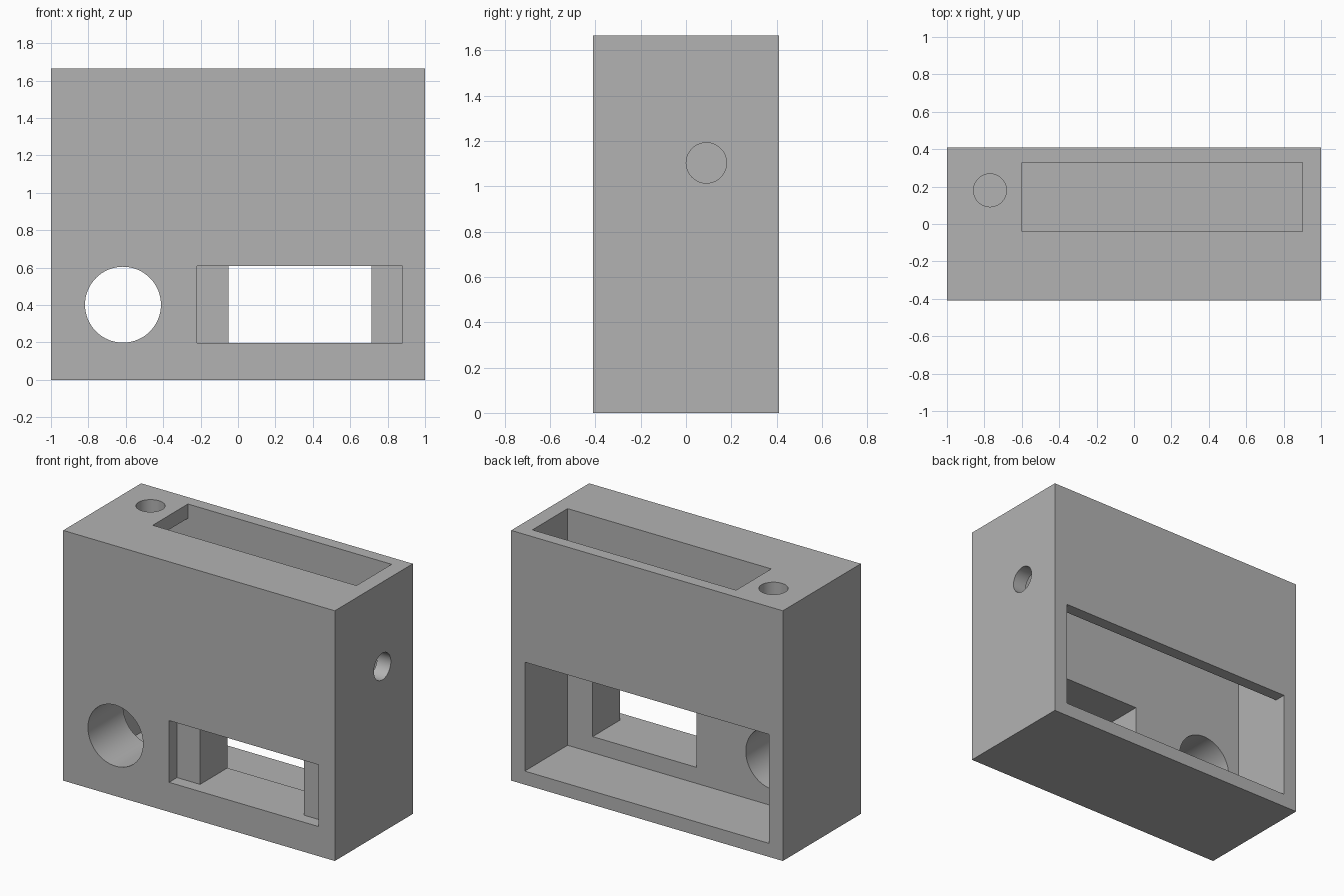
import bpy
import math

if "Cube" in bpy.data.objects:
    bpy.data.objects.remove(bpy.data.objects["Cube"], do_unlink=True)

grey = bpy.data.materials.new("plain grey")
grey.use_nodes = True
colour = (0.45, 0.45, 0.45, 1)
grey.diffuse_color = colour
grey.node_tree.nodes["Principled BSDF"].inputs["Base Color"].default_value = colour


def finish(name):
    ob = bpy.context.object
    ob.name = name
    ob.data.materials.append(grey)
    bpy.ops.object.transform_apply(location=False, rotation=True, scale=True)
    return ob


def block(name, x, y, z):
    """Box spanning the given (low, high) range on each axis."""
    spans = (x, y, z)
    bpy.ops.mesh.primitive_cube_add(size=1, location=[(a + b) / 2 for a, b in spans])
    bpy.context.object.scale = [b - a for a, b in spans]
    return finish(name)


def drill(name, location, radius, depth, rotation=(0, 0, 0)):
    bpy.ops.mesh.primitive_cylinder_add(vertices=64, radius=radius, depth=depth,
                                        location=location, rotation=rotation)
    return finish(name)


# Outer body
WALL = 0.9        # inner side walls, left and right
INNER = -0.04     # inner face of the thick front wall
FLOOR = 0.09
housing = block("housing", (-1, 1), (-0.41, 0.41), (0, 1.665))

quarter = math.pi / 2
cutters = [
    # Hollow interior, open at the lower back and through the top slot
    block("cavity", (-WALL, WALL), (INNER, 0.33), (FLOOR, 1.57)),
    block("back_opening", (-WALL, WALL), (0.1, 0.6), (FLOOR, 0.815)),
    block("top_slot", (-0.6, WALL), (INNER, 0.33), (1.4, 1.8)),
    # Stepped window in the front wall
    block("window_recess", (-0.22, 0.88), (-0.6, -0.327), (0.197, 0.608)),
    block("window", (-0.05, 0.715), (-0.5, 0.1), (0.197, 0.608)),
    # Round holes in the front, top and left side
    drill("front_hole", (-0.615, -0.25, 0.402), 0.203, 0.7, (quarter, 0, 0)),
    drill("top_hole", (-0.77, 0.18, 1.6), 0.088, 0.3),
    drill("side_hole", (0.95, 0.09, 1.103), 0.089, 0.3, (0, quarter, 0)),
]

# Cut every opening out of the body
bpy.ops.object.select_all(action="DESELECT")
housing.select_set(True)
bpy.context.view_layer.objects.active = housing
for cutter in cutters:
    mod = housing.modifiers.new(cutter.name, "BOOLEAN")
    mod.operation = "DIFFERENCE"
    mod.solver = "EXACT"
    mod.object = cutter
    bpy.ops.object.modifier_apply(modifier=mod.name)
    bpy.data.objects.remove(cutter, do_unlink=True)

bpy.ops.object.shade_smooth_by_angle(angle=math.radians(30))
